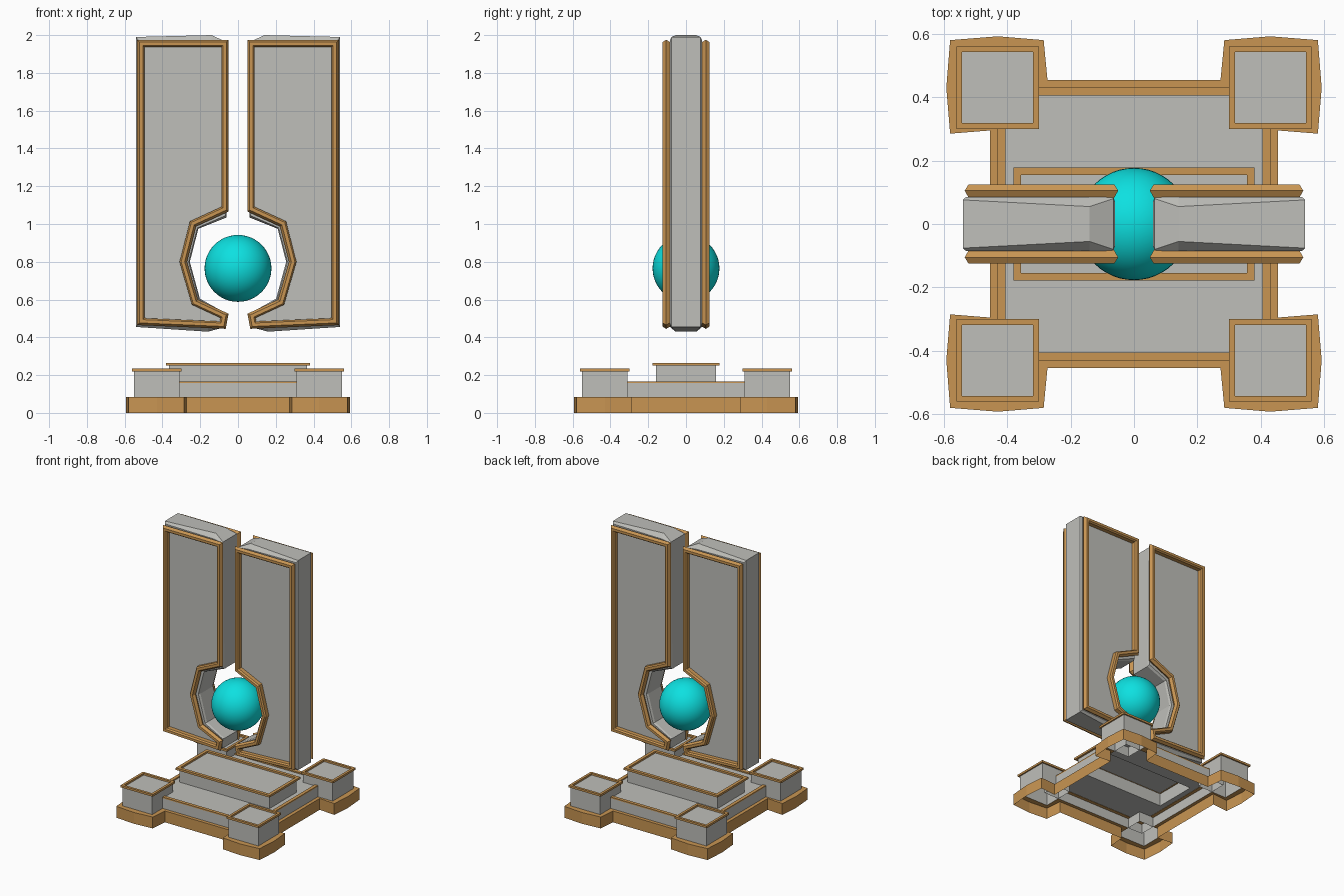
import bpy, bmesh
from mathutils import Vector

old = bpy.data.objects.get("Cube")
if old:
    bpy.data.objects.remove(old, do_unlink=True)


def material(name, rgb):
    m = bpy.data.materials.new(name)
    m.use_nodes = True
    m.diffuse_color = (*rgb, 1)
    m.node_tree.nodes["Principled BSDF"].inputs["Base Color"].default_value = (*rgb, 1)
    return m


STONE = material("pale stone", (0.52, 0.52, 0.49))
GOLD = material("ochre trim", (0.58, 0.30, 0.085))
CYAN = material("cyan orb", (0.004, 0.75, 0.75))


def loft(name, rings, mat, cap_start=False, cap_end=False, closed=False):
    """Skin a stack of equal-length rings, optionally capped or joined end to start."""
    bm = bmesh.new()
    loops = [[bm.verts.new(p) for p in ring] for ring in rings]
    pairs = list(zip(loops, loops[1:]))
    if closed:
        pairs.append((loops[-1], loops[0]))
    for a, b in pairs:
        for i in range(len(a)):
            bm.faces.new((a[i - 1], a[i], b[i], b[i - 1]))
    if cap_start:
        bm.faces.new(loops[0][::-1])
    if cap_end:
        bm.faces.new(loops[-1])
    bmesh.ops.recalc_face_normals(bm, faces=bm.faces)
    mesh = bpy.data.meshes.new(name)
    bm.to_mesh(mesh)
    bm.free()
    mesh.materials.append(mat)
    ob = bpy.data.objects.new(name, mesh)
    bpy.context.collection.objects.link(ob)
    return ob


def rect(cx, cy, hx, hy, z):
    return [(cx + a * hx, cy + b * hy, z) for a, b in ((1, 1), (-1, 1), (-1, -1), (1, -1))]


def rim(name, cx, cy, hx, hy, width, z0, z1):
    """Thin rectangular border lying flat."""
    ix, iy = hx - width, hy - width
    loft(name, [rect(cx, cy, hx, hy, z0), rect(cx, cy, hx, hy, z1),
                rect(cx, cy, ix, iy, z1), rect(cx, cy, ix, iy, z0)], GOLD, closed=True)


def four_way(quarter, z):
    """Repeat a quarter outline around both axes."""
    out = []
    for sx, sy, step in ((1, 1, 1), (-1, 1, -1), (-1, -1, 1), (1, -1, -1)):
        out += [(sx * x, sy * y, z) for x, y in quarter[::step]]
    return out


def inset(points, d):
    """Mitred inward offset of a clockwise outline."""
    out = []
    for i, p in enumerate(points):
        p, a, b = Vector(p), Vector(points[i - 1]), Vector(points[(i + 1) % len(points)])
        u, v = (p - a).normalized(), (b - p).normalized()
        m, n = Vector((u.y, -u.x)), Vector((v.y, -v.x))
        out.append(p + (m + n) * d / (1 + m.dot(n)))
    return out


# Plinth: hollow skirt with a bulged pad at each corner
skirt = [(.455, .295), (.58, .285), (.592, .43), (.58, .58), (.43, .592), (.285, .58), (.273, .455)]
seat = [(.43, .31), (.55, .31), (.55, .43), (.55, .55), (.43, .55), (.31, .55), (.31, .43)]
loft("base_skirt", [four_way(skirt, 0), four_way(skirt, .083), four_way(seat, .083)], GOLD)

# Platform and raised step, both hollow below
loft("platform", [rect(0, 0, .43, .43, .083), rect(0, 0, .43, .43, .157),
                  rect(0, 0, .365, .158, .157)], STONE)
rim("platform_rim", 0, 0, .43, .43, .025, .155, .166)
loft("step", [rect(0, 0, .365, .158, .157), rect(0, 0, .365, .158, .252)], STONE, cap_end=True)
rim("step_rim", 0, 0, .38, .178, .023, .25, .265)

# Corner blocks
for sx, sx_name in ((1, "left"), (-1, "right")):
    for sy, sy_name in ((-1, "front"), (1, "back")):
        tag = f"{sy_name}_{sx_name}"
        x, y = .43 * sx, .43 * sy
        loft("corner_block_" + tag, [rect(x, y, .12, .12, .083), rect(x, y, .12, .12, .222)],
             STONE, cap_end=True)
        rim("corner_rim_" + tag, x, y, .13, .13, .018, .22, .235)

# Slab outline: face x, face z, ridge x, ridge z, ridge depth
slab = [(.065, 1.96, .065, 1.965, .08), (.14, 1.97, .14, 2.0, .055), (.53, 1.975, .54, 1.99, .076),
        (.53, .47, .54, .455, .076), (.16, .455, .16, .43, .055), (.065, .46, .065, .455, .08),
        (.065, .525, .06, .525, .07), (.207, .6, .202, .605, .07), (.262, .8, .255, .8, .07),
        (.215, .98, .21, .975, .07), (.065, 1.045, .06, 1.035, .07)]
# Frame outline and its cross-section as inset and depth pairs
frame = [(.05, 1.975), (.534, 1.975), (.534, .465), (.065, .445), (.05, .525),
         (.212, .6), (.27, .8), (.222, .987), (.05, 1.066)]
section = [(.014, .08), (0, .105), (.012, .125), (.03, .125), (.038, .115), (.038, .08)]

for sx, tag in ((1, "left"), (-1, "right")):
    face = lambda y: [(sx * p[0], y, p[1]) for p in slab]
    ridge = lambda s: [(sx * p[2], s * p[4], p[3]) for p in slab]
    loft("slab_" + tag, [face(-.085), ridge(-1), ridge(1), face(.085)], STONE, True, True)
    for sy, side in ((-1, "front"), (1, "back")):
        rings = [[(sx * p.x, sy * y, p.y) for p in inset(frame, d)] for d, y in section]
        loft(f"frame_{side}_{tag}", rings, GOLD, closed=True)

# Floating orb
bpy.ops.mesh.primitive_uv_sphere_add(segments=48, ring_count=24, radius=.177, location=(0, 0, .765))
orb = bpy.context.object
orb.name = "orb"
orb.data.materials.append(CYAN)
bpy.ops.object.shade_smooth()
